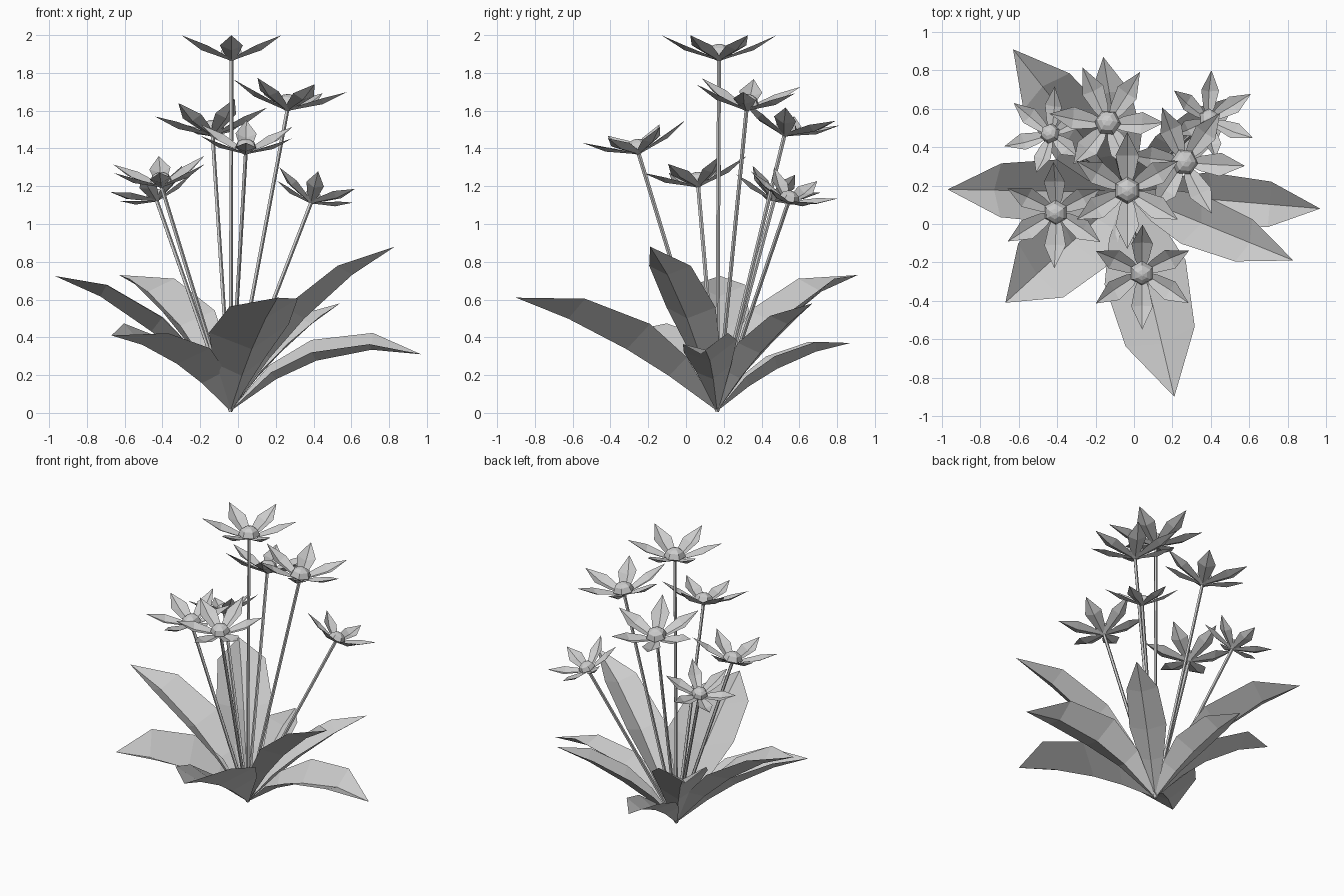
import bpy, bmesh, math
from mathutils import Vector, Matrix

cube = bpy.data.objects.get("Cube")
if cube:
    bpy.data.objects.remove(cube)

grey = bpy.data.materials.new("plain_grey")
grey.use_nodes = True
COLOUR = (0.6, 0.6, 0.6, 1)
grey.diffuse_color = COLOUR
grey.node_tree.nodes["Principled BSDF"].inputs["Base Color"].default_value = COLOUR

ROOT = Vector((-0.04, 0.165, 0.01))
UP = Vector((0, 0, 1))


def finish(bm, name, matrix=None):
    mesh = bpy.data.meshes.new(name)
    bm.to_mesh(mesh)
    bm.free()
    mesh.materials.append(grey)
    obj = bpy.data.objects.new(name, mesh)
    bpy.context.collection.objects.link(obj)
    if matrix:
        obj.matrix_world = matrix
    return obj


def folded_blade(bm, rows):
    """Skin rows of (left, rib, right) points that run to a shared tip."""
    rings = [[bm.verts.new(p) for p in row] for row in rows[:-1]]
    tip = bm.verts.new(rows[-1][1])
    for a, b in zip(rings, rings[1:]):
        for i in range(2):
            bm.faces.new((a[i], a[i + 1], b[i + 1], b[i]))
    for i in range(2):
        bm.faces.new((rings[-1][i], rings[-1][i + 1], tip))


def revolve(bm, profile, sides=6):
    """Faceted solid of (radius, height) rings, closed at both ends."""
    rings = []
    for r, z in profile:
        rings.append([bm.verts.new((r * math.cos(k * math.tau / sides),
                                    r * math.sin(k * math.tau / sides), z))
                      for k in range(sides)])
    for a, b in zip(rings, rings[1:]):
        for k in range(sides):
            n = (k + 1) % sides
            bm.faces.new((a[k], a[n], b[n], b[k]))
    bm.faces.new(rings[0][::-1])
    bm.faces.new(rings[-1])


# Leaves: arched midrib with a V-shaped fold, rolled a little to one side
def leaf(name, tip, half_width, slope, roll):
    out = Vector(tip) - ROOT
    rise, out.z = out.z, 0
    reach = out.length
    out.normalize()
    side = UP.cross(out)
    droop = rise / reach - slope
    rows = []
    for t, w, fold in ((0, 0.04, 0.5), (0.24, 0.65, 0.7), (0.45, 1, 0.58),
                       (0.74, 0.85, 0.5), (1, 0, 0)):
        rib = ROOT + out * reach * t + UP * reach * t * (slope + droop * t)
        steep = slope + 2 * droop * t
        normal = (UP - out * steep).normalized()
        w *= half_width
        rows.append((rib + side * w + normal * w * (fold + roll), rib,
                     rib - side * w + normal * w * (fold - roll)))
    bm = bmesh.new()
    folded_blade(bm, rows)
    finish(bm, name)


for name, tip, half_width, slope, roll in (
        ("leaf_right", (-0.97, 0.18, 0.725), 0.165, 1.2, 0),
        ("leaf_back_right", (-0.63, 0.91, 0.73), 0.18, 1.3, 0),
        ("leaf_front_right", (-0.67, -0.41, 0.41), 0.215, 0.8, -0.15),
        ("leaf_front", (0.21, -0.9, 0.61), 0.22, 0.76, 0.12),
        ("leaf_front_left", (0.83, -0.19, 0.88), 0.14, 1.35, 0),
        ("leaf_left", (0.97, 0.08, 0.31), 0.14, 0.82, 0.25),
        ("leaf_back_left", (0.54, 0.67, 0.58), 0.12, 1.0, 0),
        ("leaf_back", (-0.16, 0.87, 0.37), 0.13, 0.85, 0)):
    leaf(name, tip, half_width, slope, roll)


# Flowers: straight stem, cup, domed centre and six keeled petals
def flower(name, base, lean, size, turn):
    base = Vector(base)
    axis = base - ROOT
    stem_aim = UP.rotation_difference(axis).to_matrix().to_4x4()
    head_aim = UP.rotation_difference(Vector((*lean, 1))).to_matrix().to_4x4()

    bm = bmesh.new()
    revolve(bm, ((0.011, 0), (0.011, axis.length + 0.01)), 5)
    finish(bm, name + "_stem", Matrix.Translation(ROOT) @ stem_aim)

    place = (Matrix.Translation(base) @ head_aim
             @ Matrix.Rotation(math.radians(turn), 4, "Z") @ Matrix.Scale(size, 4))
    bm = bmesh.new()
    revolve(bm, ((0.04, 0), (0.23, 0.1), (0.18, 0.22), (0.1, 0.27), (0.02, 0.29)))
    finish(bm, name + "_centre", place)

    bm = bmesh.new()
    for k in range(6):
        spin = Matrix.Rotation(k * math.tau / 6, 3, "Z")
        rows = []
        for r, w, z, lift in ((0.08, 0.045, 0.02, 0.02), (0.27, 0.13, 0.08, 0.05),
                              (0.6, 0.2, 0.18, 0.085), (1, 0, 0.44, 0)):
            rows.append([spin @ Vector(p) for p in
                         ((r, -w, z + lift), (r, 0, z), (r, w, z + lift))])
        folded_blade(bm, rows)
    finish(bm, name + "_petals", place)


for name, base, lean, size, turn in (
        ("top_flower", (-0.035, 0.175, 1.865), (0, 0), 0.305, 30),
        ("left_flower", (0.26, 0.32, 1.6), (0.12, 0.08), 0.305, -5),
        ("back_flower", (-0.135, 0.52, 1.465), (-0.06, 0.24), 0.3, -5),
        ("front_flower", (0.04, -0.25, 1.37), (0.03, -0.22), 0.28, 30),
        ("right_flower", (-0.405, 0.065, 1.195), (-0.1, -0.16), 0.28, 30),
        ("back_right_flower", (-0.43, 0.465, 1.12), (-0.33, 0.28), 0.235, 20),
        ("back_left_flower", (0.385, 0.54, 1.11), (0.3, 0.33), 0.24, 30)):
    flower(name, base, lean, size, turn)
